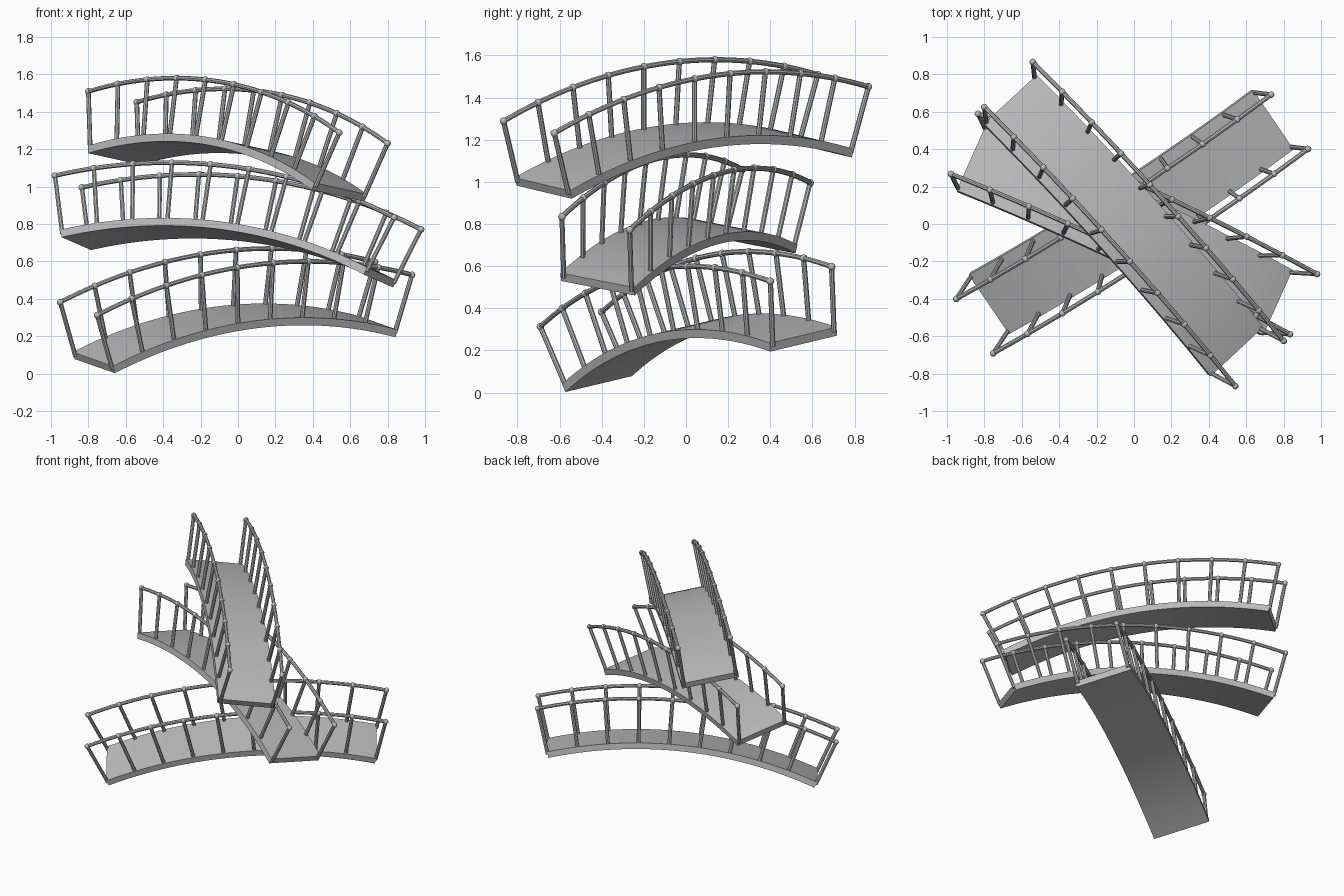
import bpy
import math
from mathutils import Matrix, Vector

cube = bpy.data.objects.get("Cube")
if cube:
    bpy.data.objects.remove(cube)

HALF_ANGLE = math.radians(18.6)
RAIL_R = 3.163            # arc radius of the handrails
DECK_BOTTOM = RAIL_R - 0.345
DECK_TOP = DECK_BOTTOM + 0.042
DECK_HALF_WIDTH = 0.195
RAIL_SIDE = 0.179
POSTS = 10
SEGMENTS = 36

grey = bpy.data.materials.new("plain grey")
grey.use_nodes = True
grey.diffuse_color = (0.5, 0.5, 0.5, 1)
grey.node_tree.nodes["Principled BSDF"].inputs["Base Color"].default_value = (0.5, 0.5, 0.5, 1)


def arc_point(radius, angle, side):
    """Point on the arch; the handrail end chord lies at height zero."""
    drop = RAIL_R * math.cos(HALF_ANGLE)
    return Vector((radius * math.sin(angle), side, radius * math.cos(angle) - drop))


def spread(count):
    return [HALF_ANGLE * (2 * i / (count - 1) - 1) for i in range(count)]


def finish(obj, frame):
    obj.data.materials.append(grey)
    obj.matrix_world = frame
    bpy.ops.object.select_all(action='DESELECT')
    obj.select_set(True)
    bpy.context.view_layer.objects.active = obj
    bpy.ops.object.shade_smooth_by_angle(angle=math.radians(40))


def add_deck(name, frame):
    # Curved slab: a ring of four corners swept along the arc
    verts, faces = [], []
    w = DECK_HALF_WIDTH
    for a in spread(SEGMENTS + 1):
        for r, s in ((DECK_BOTTOM, -w), (DECK_BOTTOM, w), (DECK_TOP, w), (DECK_TOP, -w)):
            verts.append(arc_point(r, a, s))
    for i in range(SEGMENTS):
        b = 4 * i
        for k in range(4):
            n = (k + 1) % 4
            faces.append((b + k, b + n, b + 4 + n, b + 4 + k))
    end = 4 * SEGMENTS
    faces += [(3, 2, 1, 0), (end, end + 1, end + 2, end + 3)]
    mesh = bpy.data.meshes.new(name)
    mesh.from_pydata(verts, [], faces)
    obj = bpy.data.objects.new(name, mesh)
    bpy.context.collection.objects.link(obj)
    finish(obj, frame)


def add_tubes(name, paths, radius, frame):
    # Round bars following the given paths
    curve = bpy.data.curves.new(name, 'CURVE')
    curve.dimensions = '3D'
    curve.bevel_depth = radius
    curve.bevel_resolution = 2
    curve.use_fill_caps = True
    for path in paths:
        spline = curve.splines.new('POLY')
        spline.points.add(len(path) - 1)
        for point, co in zip(spline.points, path):
            point.co = (*co, 1)
    temp = bpy.data.objects.new(name + "_path", curve)
    bpy.context.collection.objects.link(temp)
    mesh = bpy.data.meshes.new_from_object(temp.evaluated_get(bpy.context.evaluated_depsgraph_get()))
    bpy.data.objects.remove(temp)
    obj = bpy.data.objects.new(name, mesh)
    bpy.context.collection.objects.link(obj)
    obj.data.materials.clear()
    finish(obj, frame)


def add_knob(name, location, frame):
    bpy.ops.mesh.primitive_uv_sphere_add(segments=12, ring_count=8, radius=0.018)
    obj = bpy.context.object
    obj.name = name
    finish(obj, frame @ Matrix.Translation(location))


def add_bridge(name, centre, along, across):
    u = Vector(along).normalized()
    w = u.cross(Vector(across)).normalized()
    v = w.cross(u)
    frame = Matrix.Translation(centre) @ Matrix((u, v, w)).transposed().to_4x4()
    add_deck(name + "_deck", frame)
    for label, side in (("near", -RAIL_SIDE), ("far", RAIL_SIDE)):
        rail = [arc_point(RAIL_R, a, side) for a in spread(SEGMENTS + 1)]
        add_tubes(f"{name}_{label}_handrail", [rail], 0.0125, frame)
        posts = [[arc_point(DECK_TOP - 0.02, a, side), arc_point(RAIL_R, a, side)]
                 for a in spread(POSTS)]
        add_tubes(f"{name}_{label}_posts", posts, 0.0125, frame)
        for post in posts:
            add_knob(f"{name}_{label}_knob", post[1], frame)


# Three crossing footbridges, one above another
add_bridge("lower_bridge", (-0.01, 0, 0.455), (1.68, 1.09, 0.215), (-0.40, 0.61, 0.145))
add_bridge("middle_bridge", (0, 0, 0.915), (1.82, -0.86, -0.225), (0.29, 0.67, -0.13))
add_bridge("upper_bridge", (0, 0, 1.37), (1.34, -1.49, -0.22), (0.54, 0.52, -0.12))
